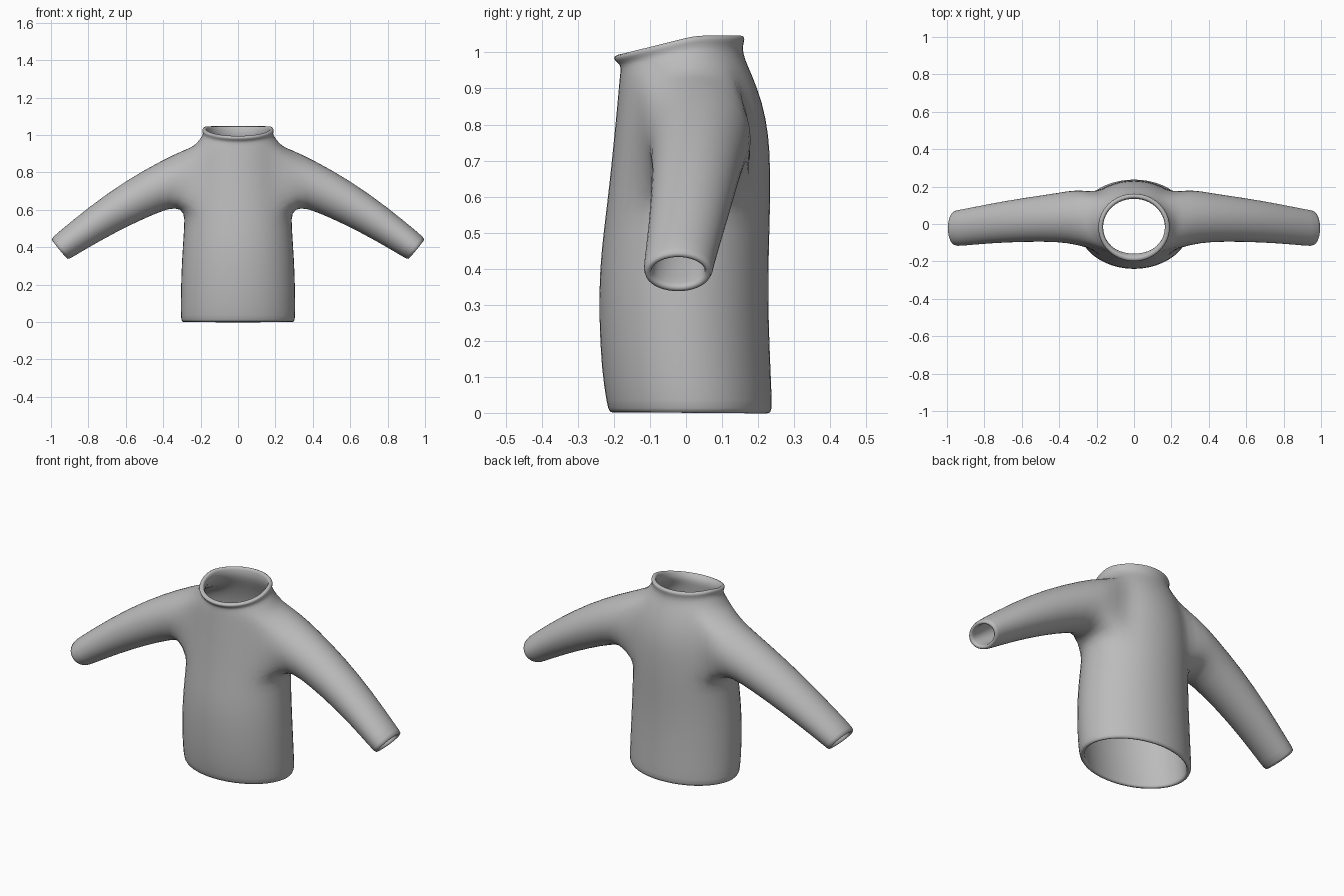
import bpy, bmesh, math

if "Cube" in bpy.data.objects:
    bpy.data.objects.remove(bpy.data.objects["Cube"])

HALF = 12            # columns from front centre to back centre
A0, A1 = 3, 9        # armhole columns
R0, R1 = 6, 10       # armhole rows

# Torso rows: height, half width, front y, back y, front dip of the row
ROWS = [
    (-0.003, 0.304, -0.215, 0.240, 0),
    (0.025, 0.309, -0.222, 0.241, 0),
    (0.12, 0.309, -0.237, 0.237, 0),
    (0.27, 0.306, -0.244, 0.231, 0),
    (0.40, 0.298, -0.242, 0.231, 0),
    (0.51, 0.291, -0.230, 0.234, 0),
    (0.59, 0.287, -0.220, 0.236, 0),
    (0.68, 0.282, -0.210, 0.236, 0),
    (0.77, 0.272, -0.201, 0.232, 0),
    (0.86, 0.258, -0.192, 0.215, 0),
    (0.94, 0.238, -0.186, 0.184, 0.01),
    (0.98, 0.207, -0.182, 0.165, 0.025),
    (1.010, 0.188, -0.187, 0.158, 0.045),
    (1.030, 0.192, -0.200, 0.163, 0.053),
    (1.045, 0.195, -0.204, 0.166, 0.055),
]

# Sleeve rings: top x, top z, bottom x, bottom z, front y, back y
SLEEVE = [
    (0.28, 0.925, 0.335, 0.612, -0.113, 0.188),
    (0.40, 0.870, 0.41, 0.592, -0.096, 0.167),
    (0.60, 0.758, 0.57, 0.521, -0.096, 0.142),
    (0.80, 0.615, 0.74, 0.432, -0.104, 0.110),
    (0.975, 0.469, 0.888, 0.344, -0.119, 0.076),
    (1.003, 0.444, 0.912, 0.331, -0.119, 0.075),
]

bm = bmesh.new()


def skin(a, b, closed):
    """Join two equal rows of vertices with quads."""
    n = len(a)
    for k in range(n if closed else n - 1):
        m = (k + 1) % n
        bm.faces.new((a[k], a[m], b[m], b[k]))


# Torso and collar, right half
grid = []
for i, (z, hx, yf, yb, dip) in enumerate(ROWS):
    row = []
    for j in range(HALF + 1):
        if R0 < i < R1 and A0 < j < A1:      # inside the armhole
            row.append(None)
            continue
        a = math.pi * (j / HALF - 0.5)
        x = hx * math.cos(a) if 0 < j < HALF else 0.0
        y = (yf + yb) / 2 + (yb - yf) / 2 * math.sin(a)
        drop = dip * max(0.0, (0.03 - y) / 0.23)
        row.append(bm.verts.new((x, y, z - drop)))
    grid.append(row)

for i in range(len(ROWS) - 1):
    if R0 <= i < R1:
        skin(grid[i][:A0 + 1], grid[i + 1][:A0 + 1], False)
        skin(grid[i][A1:], grid[i + 1][A1:], False)
    else:
        skin(grid[i], grid[i + 1], False)

# Armhole edge, from the shoulder top round the front, bottom and back
mid = HALF // 2
ring = [grid[R1][j] for j in range(mid, A0, -1)]
ring += [grid[i][A0] for i in range(R1, R0, -1)]
ring += [grid[R0][j] for j in range(A0, A1)]
ring += [grid[i][A1] for i in range(R0, R1)]
ring += [grid[R1][j] for j in range(A1, mid, -1)]

# Sleeve grown out of the armhole
n = len(ring)
for tx, tz, bx, bz, yf, yb in SLEEVE:
    new = []
    for k in range(n):
        a = math.tau * k / n
        c, s = math.cos(a), math.sin(a)
        new.append(bm.verts.new(((tx + bx) / 2 + c * (tx - bx) / 2,
                                 (yf + yb) / 2 - s * (yb - yf) / 2,
                                 (tz + bz) / 2 + c * (tz - bz) / 2)))
    skin(ring, new, True)
    ring = new

mesh = bpy.data.meshes.new("sweater")
bm.to_mesh(mesh)
bm.free()
sweater = bpy.data.objects.new("sweater", mesh)
bpy.context.collection.objects.link(sweater)

grey = bpy.data.materials.new("wool_grey")
grey.diffuse_color = (0.5, 0.5, 0.5, 1)
grey.use_nodes = True
grey.node_tree.nodes["Principled BSDF"].inputs["Base Color"].default_value = grey.diffuse_color
mesh.materials.append(grey)

# Left half, cloth thickness and rounding
mirror = sweater.modifiers.new("mirror", 'MIRROR')
mirror.use_clip = True
cloth = sweater.modifiers.new("cloth", 'SOLIDIFY')
cloth.thickness = 0.024
cloth.offset = -1
soft = sweater.modifiers.new("soft", 'SUBSURF')
soft.levels = soft.render_levels = 1

for p in mesh.polygons:
    p.use_smooth = True
